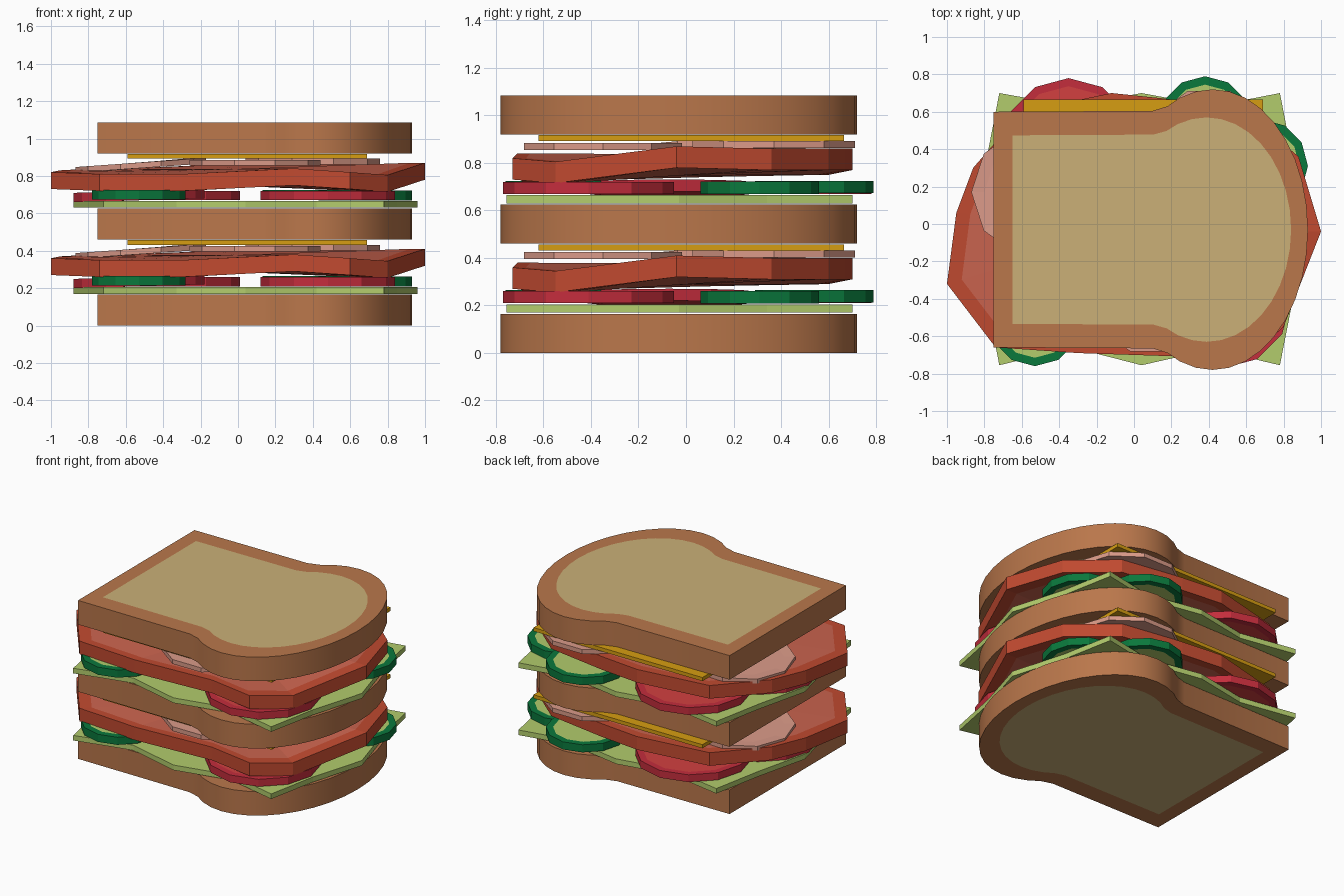
import bpy, bmesh, math

if "Cube" in bpy.data.objects:
    bpy.data.objects.remove(bpy.data.objects["Cube"])


def material(name, hex_colour):
    srgb = [int(hex_colour[i:i + 2], 16) / 255 for i in (0, 2, 4)]
    m = bpy.data.materials.new(name)
    m.diffuse_color = [((c + 0.055) / 1.055) ** 2.4 for c in srgb] + [1]
    m.use_nodes = True
    m.node_tree.nodes["Principled BSDF"].inputs["Base Color"].default_value = m.diffuse_color
    return m


CRUST = material("crust brown", "BA774B")
CRUMB = material("crumb tan", "CBB077")
LEAF = material("lettuce green", "B2CC6C")
TOMATO = material("tomato red", "D24040")
SKIN = material("tomato skin", "C42D3C")
RIND = material("cucumber rind", "0A783C")
MEAT = material("meat red", "CB644F")
MEAT_EDGE = material("meat edge", "C14A30")
HAM = material("ham pink", "DA9A88")
CHEESE = material("cheese yellow", "D69D12")


def slab(name, outer, inner, thick, rim, face, smooth=False):
    """Slice from a top outline: rim-coloured edge, inner faces fanned from the middle."""
    bm = bmesh.new()
    n = len(outer)
    rings = {}
    for side, dz in (("top", 0), ("bottom", -thick)):
        o = [bm.verts.new((x, y, z + dz)) for x, y, z in outer]
        i = [bm.verts.new((x, y, z + dz)) for x, y, z in inner]
        mid = bm.verts.new([sum(v.co[k] for v in i) / n for k in range(3)])
        rings[side] = o
        for k in range(n):
            j = (k + 1) % n
            bm.faces.new((o[k], o[j], i[j], i[k]))
            bm.faces.new((i[k], i[j], mid)).material_index = 1
    t, b = rings["top"], rings["bottom"]
    for k in range(n):
        j = (k + 1) % n
        bm.faces.new((b[k], b[j], t[j], t[k]))
    bmesh.ops.recalc_face_normals(bm, faces=bm.faces)
    me = bpy.data.meshes.new(name)
    bm.to_mesh(me)
    bm.free()
    me.materials.append(rim)
    me.materials.append(face)
    ob = bpy.data.objects.new(name, me)
    bpy.context.collection.objects.link(ob)
    if smooth:
        bpy.ops.object.select_all(action='DESELECT')
        ob.select_set(True)
        bpy.context.view_layer.objects.active = ob
        bpy.ops.object.shade_smooth_by_angle(angle=math.radians(35))


def shrink(ring, f):
    c = [sum(p[k] for p in ring) / len(ring) for k in range(3)]
    return [(c[0] + (x - c[0]) * f, c[1] + (y - c[1]) * f, z) for x, y, z in ring]


def disc(cx, cy, r, z, n=12, tilt=0.0):
    angles = [2 * math.pi * k / n for k in range(n)]
    return [(cx + r * math.cos(a), cy + r * math.sin(a), z + tilt * r * math.cos(a))
            for a in angles]


# Bread outline: square end plus an elliptical crown, mirrored in y
half = [(0.42 + 0.51 * math.cos(math.radians(a)), 0.75 * math.sin(math.radians(a)))
        for a in range(0, 111, 10)]
half += [(0.18, 0.66), (0.10, 0.635), (-0.75, 0.63)]
loaf = half + [(x, -y) for x, y in reversed(half[1:])]


def bread(name, base):
    z = base + 0.165
    outer = [(x, y - 0.03, z) for x, y in loaf]
    inner = [(0.095 + (x - 0.09) * 0.887, y * 0.80 - 0.03, z) for x, y in loaf]
    slab(name, outer, inner, 0.165, CRUST, CRUMB, True)


# Lettuce: ruffled square with eight points
leaf = [(0.96, -0.03), (0.85, 0.34), (0.78, 0.70), (0.42, 0.63), (0.04, 0.70),
        (-0.33, 0.63), (-0.72, 0.70), (-0.79, 0.34), (-0.88, -0.03), (-0.79, -0.40),
        (-0.72, -0.755), (-0.33, -0.66), (0.04, -0.755), (0.42, -0.67),
        (0.78, -0.755), (0.85, -0.40)]

# Meat: large wavy slice, with its height at each corner
meat = [(-1, -.32, .36), (-.74, -.66, .35), (-.3, -.69, .35), (.3, -.71, .38),
        (.6, -.73, .36), (.8, -.55, .345), (1, -.04, .41), (.88, .36, .40),
        (.6, .60, .40), (.17, .67, .40), (-.12, .70, .40), (-.6, .60, .38),
        (-.86, .30, .375), (-.95, .06, .37)]


def filling(tag, base):
    ring = [(x, y, base + 0.205) for x, y in leaf]
    slab("lettuce_" + tag, ring, shrink(ring, 0.8), 0.035, LEAF, LEAF)

    # Tomato and cucumber slices
    for k, (x, y, r, tilt) in enumerate([(.48, -.41, .36, 0), (-.35, .42, .36, 0),
                                         (-.53, -.07, .35, .03)]):
        ring = disc(x, y, r, base + 0.26, 12, tilt)
        slab(f"tomato_{tag}_{k}", ring, shrink(ring, 0.88), 0.05, SKIN, TOMATO)
    for k, (x, y) in enumerate([(-.53, -.51), (.38, .54), (.68, .31)]):
        ring = disc(x, y, 0.25, base + 0.265 - 0.004 * (k == 2), 12)
        slab(f"cucumber_{tag}_{k}", ring, shrink(ring, 0.82), 0.052, RIND, LEAF)

    ring = [(x, y, z + base) for x, y, z in meat]
    slab("meat_" + tag, ring, shrink(ring, 0.92), 0.09, MEAT_EDGE, MEAT)

    # Ham slices, the left one drooping outwards
    for k, (x, y, r, z, tilt) in enumerate([(-.52, .17, .35, .412, .07),
                                            (.09, -.35, .35, .425, 0),
                                            (.40, .37, .36, .432, 0)]):
        ring = disc(x, y, r, base + z, 10, tilt)
        slab(f"ham_{tag}_{k}", ring, shrink(ring, 0.8), 0.03, HAM, HAM)

    # Cheese square
    ring = [(x, y, base + 0.457) for x, y in
            [(-.59, -.62), (.69, -.62), (.69, .665), (-.59, .665)]]
    slab("cheese_" + tag, ring, shrink(ring, 0.8), 0.025, CHEESE, CHEESE)


for level, name in enumerate(("bottom", "middle", "top")):
    bread("bread_" + name, level * 0.46)
for level, tag in enumerate(("lower", "upper")):
    filling(tag, level * 0.46)
